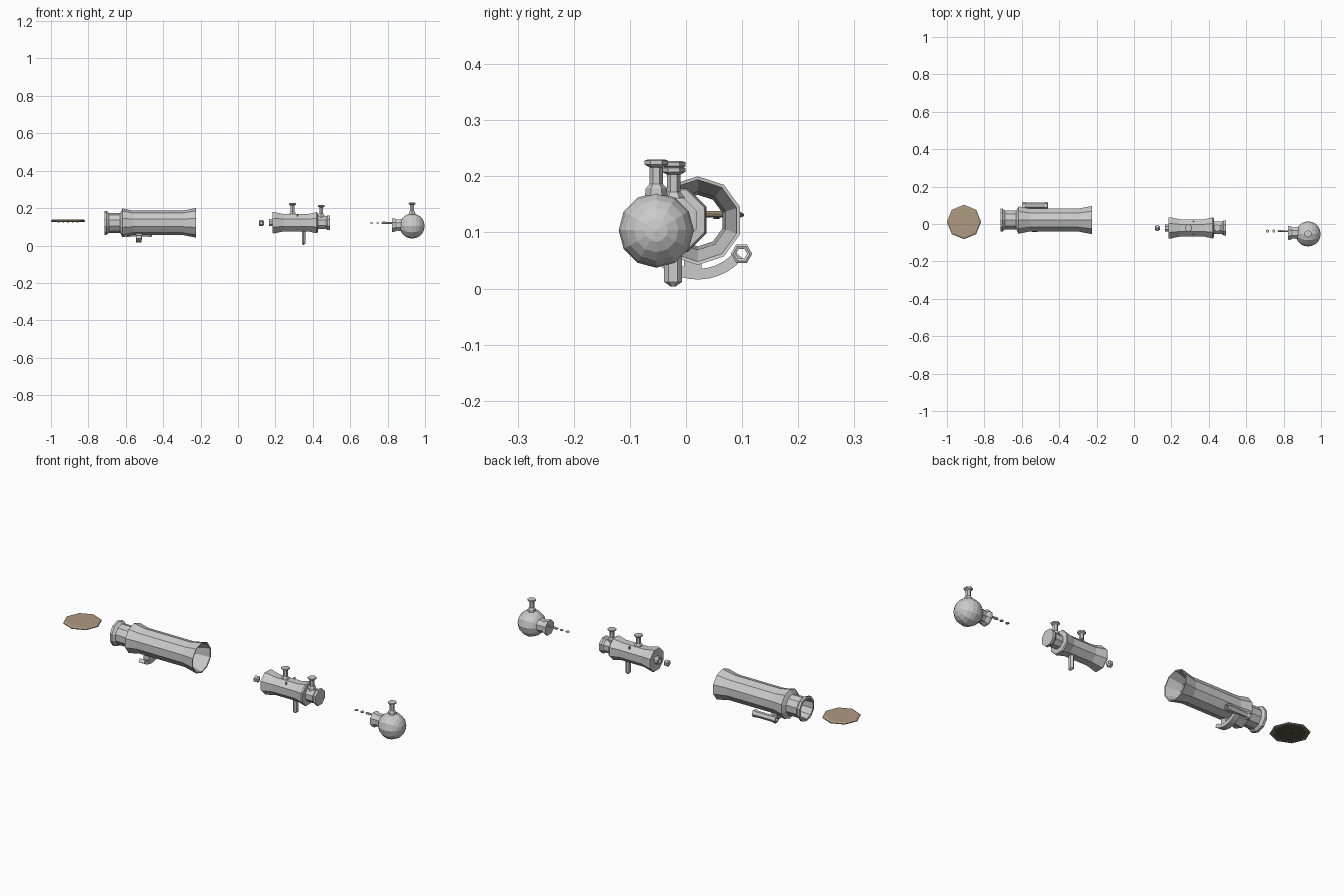
import bpy, bmesh
from math import sin, cos, pi, radians
from mathutils import Vector

if "Cube" in bpy.data.objects:
    bpy.data.objects.remove(bpy.data.objects["Cube"])


def make(name, bm, mat=None):
    bmesh.ops.remove_doubles(bm, verts=bm.verts, dist=1e-5)
    bmesh.ops.recalc_face_normals(bm, faces=bm.faces)
    me = bpy.data.meshes.new(name)
    bm.to_mesh(me)
    bm.free()
    ob = bpy.data.objects.new(name, me)
    bpy.context.collection.objects.link(ob)
    if mat:
        me.materials.append(mat)
    return ob


def lathe(name, profile, centre, n=8, phase=None, axis='X', loop=False, mat=None, squash=1.0):
    """Revolve (along, radius) points round an axis through centre."""
    bm = bmesh.new()
    phase = pi / n if phase is None else phase
    rings = []
    for a, r in profile:
        ring = []
        for i in range(n):
            t = phase + 2 * pi * i / n
            u, v = r * cos(t), r * sin(t)
            p = (a, u, v) if axis == 'X' else (u * squash, v, a)
            ring.append(bm.verts.new(Vector(p) + Vector(centre)))
        rings.append(ring)
    pairs = list(zip(rings, rings[1:])) + ([(rings[-1], rings[0])] if loop else [])
    for a, b in pairs:
        for i in range(n):
            j = (i + 1) % n
            bm.faces.new((a[i], a[j], b[j], b[i]))
    if not loop:
        bm.faces.new(rings[0])
        bm.faces.new(rings[-1])
    return make(name, bm, mat)


def valve_post(name, x, y, z0, z1):
    # flared foot, slim stem, wide cap
    lathe(name, [(z0 - .02, .021), (z0 + .006, .019), (z0 + .014, .012), (z1 - .014, .012),
                 (z1 - .009, .021), (z1 - .002, .021), (z1, .015)],
          (x, y, 0), n=6, phase=pi / 2, axis='Z')


def material(name, col):
    m = bpy.data.materials.new(name)
    m.diffuse_color = (*col, 1)
    m.use_nodes = True
    m.node_tree.nodes["Principled BSDF"].inputs["Base Color"].default_value = m.diffuse_color
    return m


tan = material("tan", (.42, .32, .22))
dark = material("dark_olive", (.10, .09, .06))

# Octagonal plate with a recessed underside and studs
DC = (-.909, .011, 0)
lathe("cover_plate", [(.128, .078), (.1265, .086), (.129, .092), (.133, .092), (.138, .084)],
      DC, axis='Z', phase=0, mat=tan)
lathe("plate_underside", [(.1275, .079), (.1272, .079)], DC, axis='Z', phase=0, mat=dark)
for i in range(7):
    a, r = 2 * pi * i / 6, (.05 if i < 6 else 0)
    lathe("plate_stud", [(.124, .005), (.130, .007)],
          (DC[0] + r * cos(a), DC[1] + r * sin(a), 0), n=6, axis='Z', mat=dark)

# Hollow main barrel
BC = (0, .021, .121)
lathe("main_barrel", [(-.715, .064), (-.703, .064), (-.69, .053), (-.63, .053), (-.618, .076),
                      (-.612, .076), (-.56, .065), (-.295, .065), (-.225, .079),
                      (-.226, .073), (-.295, .052), (-.60, .046), (-.715, .052)],
      BC, n=10, phase=pi / 2, loop=True)

# Curved arm under the barrel, carrying the side tube
bm = bmesh.new()
sections = []
for i in range(10):
    t = radians(-40 - 88 * i / 9)
    sections.append([bm.verts.new((x, BC[1] + r * cos(t), BC[2] + r * sin(t)))
                     for x, r in [(-.546, .086), (-.515, .086), (-.515, .105), (-.546, .105)]])
for a, b in zip(sections, sections[1:]):
    for k in range(4):
        m = (k + 1) % 4
        bm.faces.new((a[k], a[m], b[m], b[k]))
bm.faces.new(sections[0])
bm.faces.new(sections[-1])
make("curved_arm", bm)
lathe("arm_strut", [(.032, .022), (.066, .022)], (-.53, .012, 0), n=4, axis='Z')
lathe("side_tube", [(-.597, .015), (-.595, .019), (-.582, .019), (-.577, .016), (-.483, .016),
                    (-.478, .019), (-.463, .019), (-.461, .015), (-.463, .010), (-.595, .010)],
      (0, .099, .062), n=6, phase=0, loop=True)

# Small hex nut in front of the middle chamber
lathe("small_nut", [(.112, .010), (.117, .017), (.131, .017), (.138, .010)], (0, -.022, .12), n=6)

# Middle chamber
MC = (0, -.021, .122)
lathe("middle_chamber", [(.187, .040), (.184, .060), (.192, .062), (.245, .050), (.375, .050),
                         (.42, .061), (.426, .058), (.428, .036), (.47, .036), (.479, .043),
                         (.491, .043), (.492, .038)], MC)
lathe("chamber_spout", [(.19, .020), (.166, .020), (.166, .012), (.19, .012)], MC, loop=True)
valve_post("front_valve", .291, -.022, .168, .227)
valve_post("rear_valve", .445, -.022, .158, .217)
lathe("chamber_leg", [(.004, .005), (.012, .016), (.09, .016)], (.351, -.023, 0),
      n=6, phase=pi / 2, axis='Z', squash=.7)
for y in (-.055, .013):
    lathe("chamber_pin", [(.155, .004), (.168, .004)], (.318, y, 0), n=4, axis='Z')

# Ball tank with its collar and needle
SC = (.931, -.053, .104)
R = .067
lathe("ball_tank", [(-R * cos(pi * i / 10), max(R * sin(pi * i / 10), .0001)) for i in range(11)],
      SC, n=12, phase=0)
lathe("tank_collar", [(.826, .030), (.824, .039), (.834, .040), (.85, .032), (.885, .036)],
      (0, -.048, .109))
valve_post("tank_valve", .931, -.053, .172, .230)
lathe("needle", [(.768, .003), (.775, .007), (.79, .007), (.795, .005), (.83, .005)],
      (0, -.038, .121), n=6)
for x in (.713, .747):
    lathe("floating_washer", [(.119, .009), (.123, .009)], (x, -.038, 0), n=6, axis='Z')
